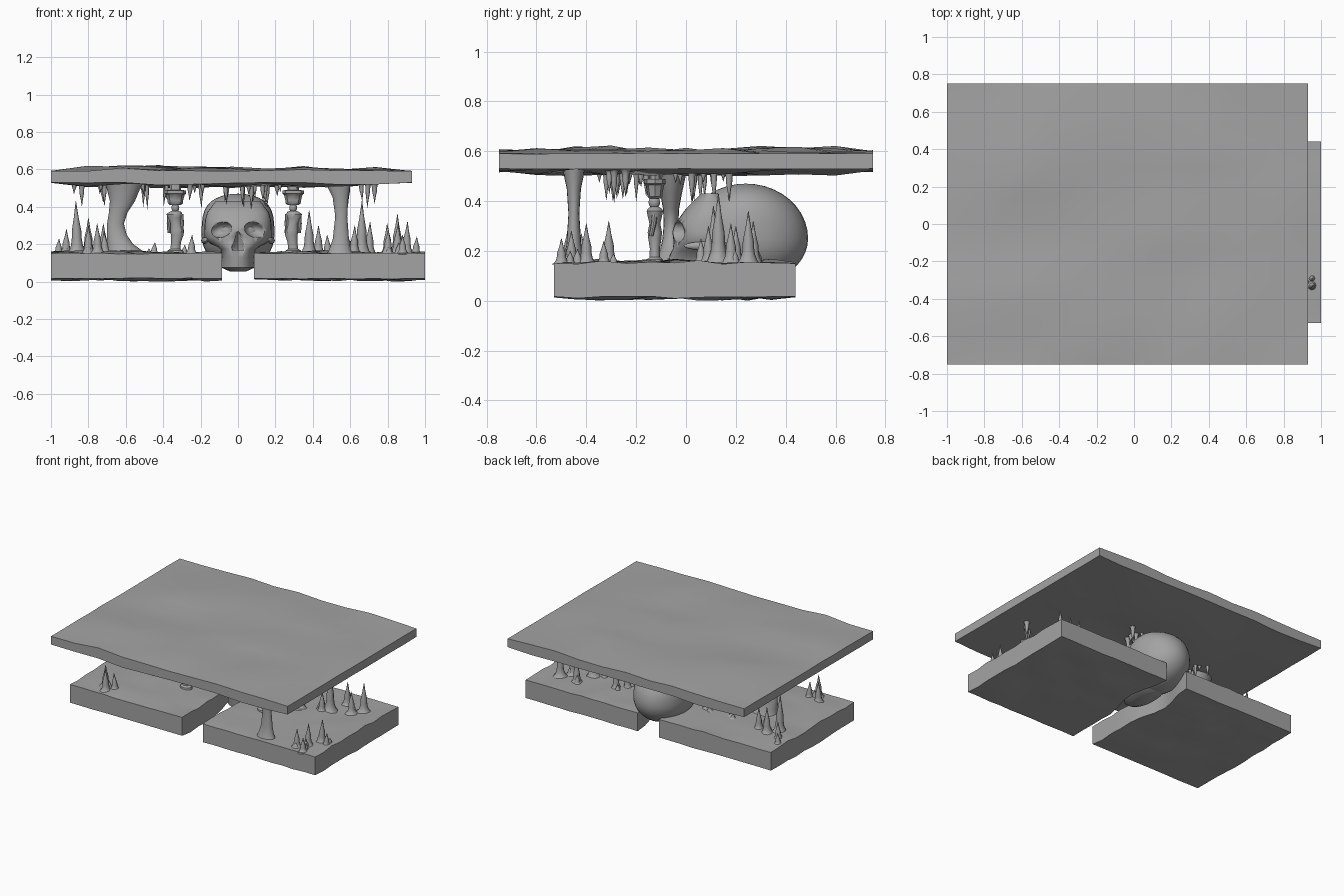
import bpy, bmesh, math, random
from mathutils import Matrix, Vector

random.seed(4)
default_cube = bpy.data.objects.get("Cube")
if default_cube:
    bpy.data.objects.remove(default_cube, do_unlink=True)

# One stone colour for everything
stone = bpy.data.materials.new("grey_stone")
stone.use_nodes = True
GREY = (0.37, 0.37, 0.37, 1)
stone.diffuse_color = GREY
for node in stone.node_tree.nodes:
    if node.type == 'BSDF_PRINCIPLED':
        node.inputs["Base Color"].default_value = GREY


def finish(name, bm, angle=40):
    """Turn a bmesh into a named, shaded object."""
    bmesh.ops.recalc_face_normals(bm, faces=bm.faces[:])
    mesh = bpy.data.meshes.new(name)
    bm.to_mesh(mesh)
    bm.free()
    mesh.materials.append(stone)
    mesh.shade_smooth()
    mesh.set_sharp_from_angle(angle=math.radians(angle))
    obj = bpy.data.objects.new(name, mesh)
    bpy.context.collection.objects.link(obj)
    return obj


def loft(bm, rings, sides=12, power=1):
    """Closed stack of oval rings, each (z, rx, ry, cx, cy)."""
    def rounded(v):
        return math.copysign(abs(v) ** power, v)
    loops = []
    for z, rx, ry, cx, cy in rings:
        turns = [math.tau * i / sides for i in range(sides)]
        loops.append([bm.verts.new((cx + rx * rounded(math.cos(a)),
                                    cy + ry * rounded(math.sin(a)), z)) for a in turns])
    for low, high in zip(loops, loops[1:]):
        for i in range(sides):
            j = (i + 1) % sides
            bm.faces.new((low[i], low[j], high[j], high[i]))
    bm.faces.new(loops[0][::-1])
    bm.faces.new(loops[-1])


def ellipsoid(bm, centre, radii, tilt=0, axis='Z', segments=32):
    matrix = (Matrix.Translation(centre) @ Matrix.Rotation(tilt, 4, axis)
              @ Matrix.Diagonal((*radii, 1)))
    return bmesh.ops.create_uvsphere(bm, u_segments=segments, v_segments=segments // 2 + 4,
                                     radius=1, matrix=matrix)["verts"]


def spike(bm, x, y, root, tip, radius):
    """Lumpy mineral cone, upward or downward."""
    lean = random.uniform(-0.008, 0.008)
    shape = ((0, 1.9), (0.07, 1.35), (0.18, 1), (0.3, 0.85), (0.45, 0.8), (0.7, 0.4), (1, 0.04))
    loft(bm, [(root + (tip - root) * t, radius * r, radius * r, x + lean * t, y)
              for t, r in shape], 8)


def slab(name, place, top, bottom, peak, hollow, ripple, edges):
    """Rough plate on a mapped unit grid; edges scales the bumps on its x and y rims."""
    bm = bmesh.new()
    bmesh.ops.create_grid(bm, x_segments=10, y_segments=10, size=1)
    raised = bmesh.ops.extrude_face_region(bm, geom=bm.faces[:], use_keep_orig=True)
    upper = {v for v in raised["geom"] if isinstance(v, bmesh.types.BMVert)}
    for v in bm.verts:
        level, bump, wave = (top, peak, ripple) if v in upper else (bottom, hollow, 0)
        amount = bump * random.random() ** 2.5 + random.uniform(-wave, wave)
        if abs(v.co.x) > 0.99:
            amount *= edges[0]
        if abs(v.co.y) > 0.99:
            amount *= edges[1]
        v.co = Vector((*place(v.co.x, v.co.y), level + amount))
    finish(name, bm, 30)


# Rough ceiling plate
slab("ceiling", lambda u, v: (-0.035 + 0.965 * u, 0.75 * v),
     0.59, 0.53, 0.03, -0.03, 0.004, (0.1, 0.6))


# Two floor blocks with a channel that widens around the skull
def floor_place(side):
    def place(u, v):
        y = -0.045 + 0.485 * v
        inner = 0.085 + 0.06 * math.exp(-((y - 0.13) / 0.16) ** 2)
        return side * (inner + (1 - inner) * (u + 1) / 2), y
    return place


for side, label in ((-1, "right"), (1, "left")):
    slab(label + "_floor", floor_place(side), 0.15, 0.018,
         0.015, -0.018, 0.008, (0.7, 0.3))

# Skull: rounded braincase, fuller at the temples
bm = bmesh.new()
for v in ellipsoid(bm, (0, 0.24, 0.25), (0.195, 0.25, 0.22)):
    h = (v.co.z - 0.25) / 0.22
    if h > 0:
        v.co.x *= 1 + 0.4 * h * h
    else:
        v.co.z = 0.25 + h * 0.19
finish("skull_cranium", bm)

# Skull face: muzzle, cheeks and brow
bm = bmesh.new()
face_rings = ((0.055, 0.045, 0.12), (0.075, 0.09, 0.16), (0.13, 0.085, 0.17),
              (0.175, 0.095, 0.175), (0.205, 0.15, 0.155), (0.235, 0.18, 0.15),
              (0.275, 0.18, 0.155), (0.31, 0.178, 0.145), (0.335, 0.175, 0.125),
              (0.37, 0.165, 0.1), (0.43, 0.12, 0.04))
loft(bm, [(z, rx, ry, 0, 0.1) for z, rx, ry in face_rings], 32, 0.85)
face = finish("skull_face", bm, 50)

# Eye sockets and nose opening cut from the face
cutters = []
for side in (-1, 1):
    bm = bmesh.new()
    ellipsoid(bm, (side * 0.095, -0.06, 0.277), (0.066, 0.085, 0.044), side * 0.3, 'Y', 12)
    cutters.append(finish("socket_cutter", bm))
bm = bmesh.new()
loft(bm, [(0.17, 0.038, 0.06, 0, -0.08), (0.19, 0.038, 0.06, 0, -0.08),
          (0.265, 0.006, 0.05, 0, -0.07)], 8)
cutters.append(finish("nose_cutter", bm))
bpy.context.view_layer.objects.active = face
for cutter in cutters:
    cutter.hide_render = True
    mod = face.modifiers.new("cut", 'BOOLEAN')
    mod.operation, mod.solver, mod.object = 'DIFFERENCE', 'EXACT', cutter
    bpy.ops.object.modifier_apply(modifier=mod.name)
    bpy.data.objects.remove(cutter, do_unlink=True)

# Cheek arches
bm = bmesh.new()
for side in (-1, 1):
    ellipsoid(bm, (side * 0.178, 0.09, 0.22), (0.016, 0.1, 0.018), side * -0.1)
finish("skull_cheekbones", bm)

# Natural rock columns
bm = bmesh.new()
loft(bm, [(z, r, r * 0.65, x, -0.06) for z, r, x in (
    (0.13, 0.12, -0.595), (0.16, 0.095, -0.6), (0.2, 0.07, -0.63), (0.25, 0.053, -0.648),
    (0.31, 0.045, -0.655), (0.37, 0.05, -0.64), (0.43, 0.067, -0.618), (0.5, 0.09, -0.612),
    (0.55, 0.11, -0.61))], 16)
finish("right_column", bm)
bm = bmesh.new()
loft(bm, [(z, r, r * 0.68, x, -0.45) for z, r, x in (
    (0.13, 0.08, 0.545), (0.17, 0.058, 0.545), (0.23, 0.043, 0.55), (0.35, 0.032, 0.552),
    (0.45, 0.042, 0.548), (0.5, 0.058, 0.54), (0.55, 0.068, 0.54))], 16)
finish("left_column", bm)

# Carved figure pillars carrying capitals
for x, label in ((-0.335, "right"), (0.295, "left")):
    bm = bmesh.new()
    sway = 0.01 if x < 0 else -0.01
    # Robed body: plinth, feet, knees, hips, waist, shoulders, neck
    loft(bm, [(z, r, r * 0.8, x + sway * s, -0.125) for z, r, s in (
        (0.14, 0.046, 0), (0.165, 0.042, 0), (0.175, 0.027, 0), (0.21, 0.026, 0.4),
        (0.25, 0.034, 1), (0.275, 0.037, 1), (0.31, 0.028, 0.2), (0.34, 0.037, -0.5),
        (0.36, 0.042, -0.5), (0.372, 0.033, 0), (0.38, 0.013, 0))], 14)
    ellipsoid(bm, (x, -0.127, 0.395), (0.021, 0.023, 0.026), segments=16)
    # Arms held against the body
    for arm in (-1, 1):
        loft(bm, [(0.26, 0.008, 0.009, x + arm * 0.034, -0.14),
                  (0.31, 0.01, 0.011, x + arm * 0.036, -0.13),
                  (0.362, 0.011, 0.012, x + arm * 0.032, -0.125)], 8)
    # Flared capital and block
    loft(bm, [(z, r, r * 0.75, x, -0.125) for z, r in (
        (0.41, 0.03), (0.418, 0.04), (0.435, 0.042), (0.465, 0.05), (0.47, 0.058),
        (0.488, 0.058), (0.489, 0.03), (0.54, 0.03))], 8)
    finish(label + "_figure_pillar", bm)

# Floor spikes in clumps: (x, y, tip height)
clumps = {
    "front_left": ((0.8, -0.46, 0.28), (0.85, -0.4, 0.31), (0.9, -0.31, 0.32),
                   (0.95, -0.33, 0.24), (0.88, -0.5, 0.25)),
    "back_left": ((0.66, 0.13, 0.43), (0.85, 0.25, 0.36), (0.8, 0.18, 0.31),
                  (0.7, 0.27, 0.32), (0.62, 0.09, 0.3), (0.38, 0.11, 0.38),
                  (0.43, 0.2, 0.3), (0.48, 0.06, 0.25)),
    "front_right": ((-0.75, -0.47, 0.31), (-0.71, -0.42, 0.27), (-0.8, -0.4, 0.3)),
    "back_right": ((-0.86, 0.14, 0.43), (-0.8, 0.2, 0.34), (-0.92, 0.24, 0.28),
                   (-0.96, 0.3, 0.23), (-0.72, 0.18, 0.31), (-0.45, 0.1, 0.21),
                   (-0.25, 0.12, 0.25)),
}
for label, points in clumps.items():
    bm = bmesh.new()
    for x, y, tip in points:
        radius = 0.016 + 0.055 * (tip - 0.15)
        spike(bm, x, y, 0.145, tip, radius)
        # Small companion stub
        spike(bm, x + random.uniform(-0.04, 0.01), y + random.uniform(-0.04, 0.04),
              0.145, 0.145 + (tip - 0.145) * random.uniform(0.3, 0.55), radius * 0.8)
    finish(label + "_floor_spikes", bm, 60)

# Ceiling spikes scattered round cluster centres
for n, (x, y) in enumerate(((-0.79, -0.27), (-0.15, -0.1), (0.13, -0.25),
                            (0.66, -0.25), (0.05, 0.1), (-0.45, 0.05))):
    bm = bmesh.new()
    for _ in range(7):
        spike(bm, x + random.uniform(-0.11, 0.11), y + random.uniform(-0.08, 0.08),
              0.535, random.uniform(0.385, 0.48), random.uniform(0.011, 0.016))
    finish("ceiling_spikes_" + "abcdef"[n], bm, 60)
